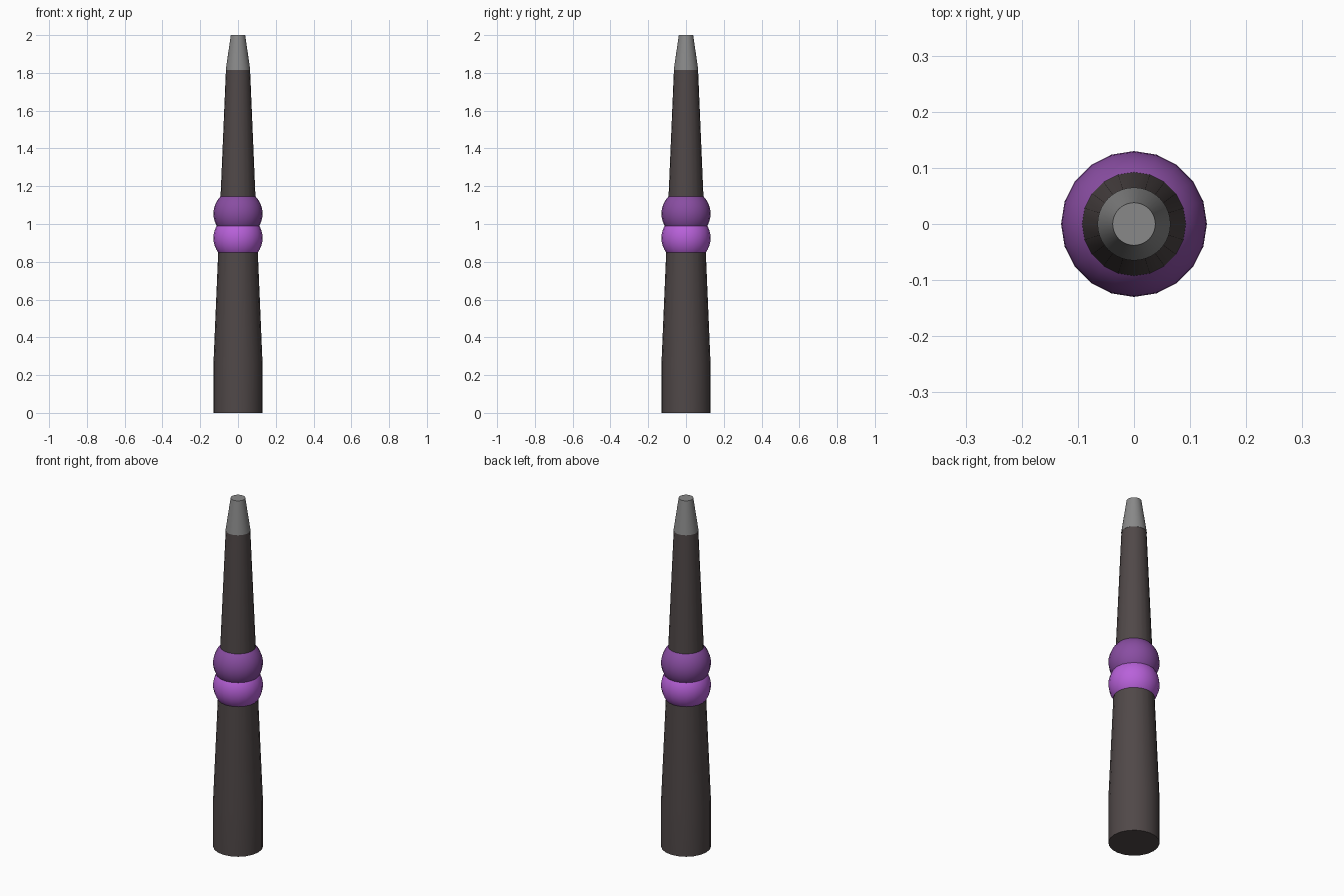
import bpy, bmesh, math

if "Cube" in bpy.data.objects:
    bpy.data.objects.remove(bpy.data.objects["Cube"])


def material(name, rgb):
    m = bpy.data.materials.new(name)
    m.diffuse_color = (*rgb, 1)
    m.use_nodes = True
    m.node_tree.nodes["Principled BSDF"].inputs["Base Color"].default_value = m.diffuse_color
    return m


def finish(obj, mat):
    obj.data.materials.append(mat)
    bpy.ops.object.select_all(action='DESELECT')
    obj.select_set(True)
    bpy.context.view_layer.objects.active = obj
    bpy.ops.object.shade_smooth_by_angle(angle=math.radians(30))


def lathe(name, profile, sides, mat):
    """Turn a (radius, z) profile into a capped solid."""
    bm = bmesh.new()
    rings = [[bm.verts.new((r * math.cos(2 * math.pi * i / sides),
                            r * math.sin(2 * math.pi * i / sides), z))
              for i in range(sides)] for r, z in profile]
    for a, b in zip(rings, rings[1:]):
        for i in range(sides):
            j = (i + 1) % sides
            bm.faces.new((a[i], a[j], b[j], b[i]))
    bm.faces.new(rings[0][::-1])
    bm.faces.new(rings[-1])
    mesh = bpy.data.meshes.new(name)
    bm.to_mesh(mesh)
    bm.free()
    obj = bpy.data.objects.new(name, mesh)
    bpy.context.collection.objects.link(obj)
    finish(obj, mat)


def ball(name, z, mat):
    bpy.ops.mesh.primitive_uv_sphere_add(segments=20, ring_count=20,
                                         radius=0.13, location=(0, 0, z))
    obj = bpy.context.object
    obj.name = name
    finish(obj, mat)


wood = material("dark_wood", (0.08, 0.065, 0.065))
metal = material("grey_metal", (0.25, 0.25, 0.25))
dark_purple = material("dark_purple", (0.25, 0.075, 0.36))
light_purple = material("light_purple", (0.48, 0.12, 0.7))

# Straight grip and tapering shaft
lathe("shaft", [(0.13, 0), (0.13, 0.26), (0.064, 1.815)], 20, wood)

# Two overlapping beads around the middle
ball("lower_bead", 0.926, light_purple)
ball("upper_bead", 1.055, dark_purple)

# Metal tip
lathe("tip", [(0.065, 1.815), (0.038, 2.0)], 40, metal)
